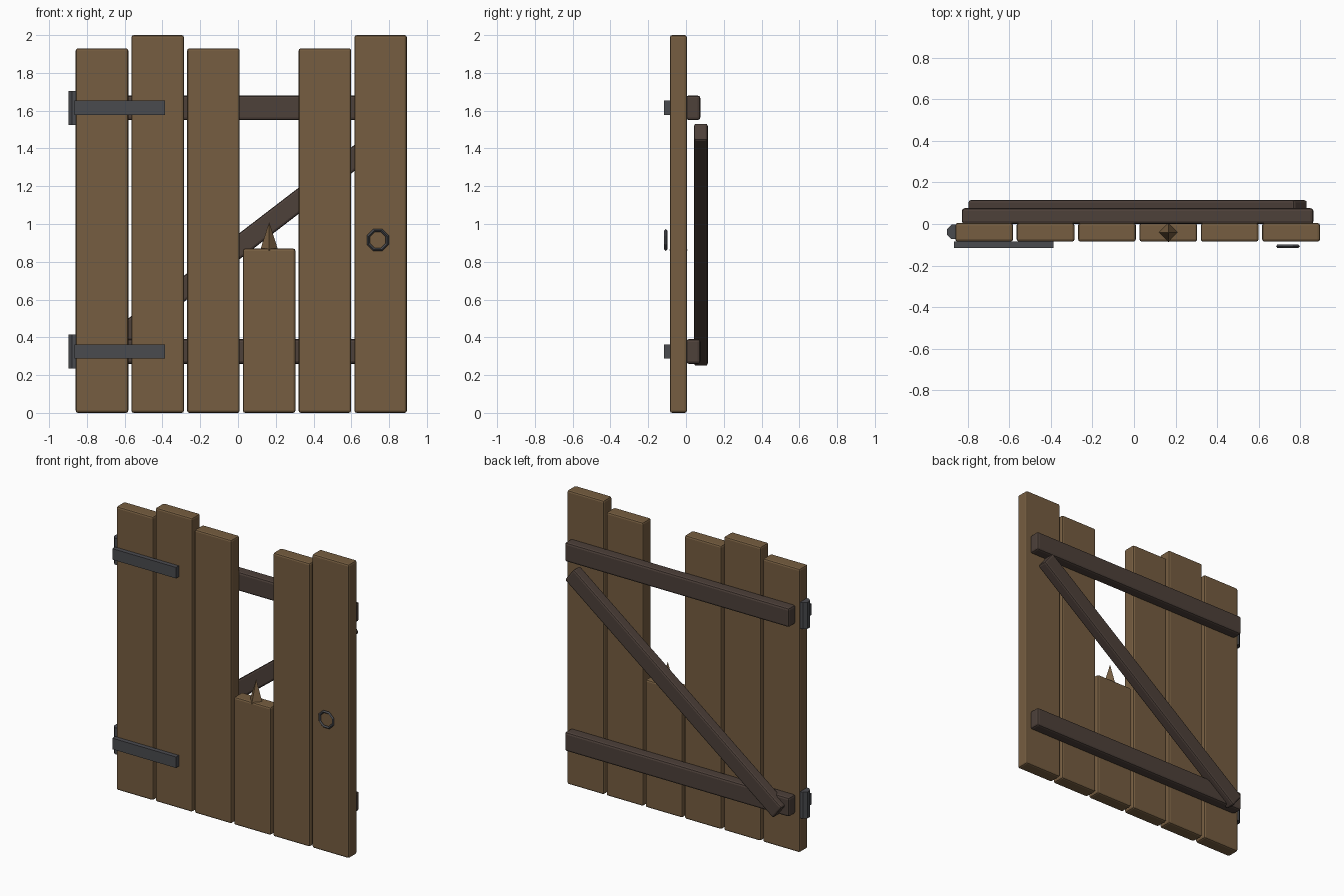
import bpy
import math

if "Cube" in bpy.data.objects:
    bpy.data.objects.remove(bpy.data.objects["Cube"], do_unlink=True)


def make_material(name, rgb):
    mat = bpy.data.materials.new(name)
    mat.use_nodes = True
    mat.diffuse_color = (*rgb, 1)
    mat.node_tree.nodes["Principled BSDF"].inputs["Base Color"].default_value = (*rgb, 1)
    return mat


wood = make_material("plank wood", (0.18, 0.11, 0.052))
dark_wood = make_material("dark frame wood", (0.075, 0.052, 0.042))
iron = make_material("iron", (0.068, 0.070, 0.078))


def finish(name, mat, bevel=0):
    obj = bpy.context.object
    obj.name = name
    obj.data.materials.append(mat)
    if bevel:
        mod = obj.modifiers.new("Worn edges", "BEVEL")
        mod.width = bevel
        mod.segments = 2
    return obj


def box(name, mat, centre, size, bevel=0, tilt=0):
    bpy.ops.mesh.primitive_cube_add(size=1, location=centre)
    obj = bpy.context.object
    for v in obj.data.vertices:
        v.co = [c * s for c, s in zip(v.co, size)]
    obj.rotation_euler.y = -tilt
    return finish(name, mat, bevel)


MID_X = 0.0175
PITCH = 0.295
PLANK_Y = -0.04

# Upright planks, one broken short
heights = [1.93, 2.0, 1.93, 0.87, 1.93, 2.0]
for i, h in enumerate(heights):
    x = MID_X + (i - 2.5) * PITCH
    box(f"plank_{i + 1}", wood, (x, PLANK_Y, h / 2), (0.278, 0.09, h), 0.012)

# Splinter on the broken plank
bpy.ops.mesh.primitive_cone_add(vertices=4, radius1=0.048, depth=0.15,
                                location=(MID_X + PITCH / 2, PLANK_Y, 0.935))
finish("splinter", wood)

# Rails, strap hinges and hinge barrels at two heights
for label, z in (("lower", 0.325), ("upper", 1.615)):
    box(f"{label}_rail", dark_wood, (MID_X, 0.038, z), (1.69, 0.076, 0.13), 0.014)
    box(f"{label}_hinge_strap", iron, (-0.626, -0.1, z), (0.48, 0.031, 0.075))
    bpy.ops.mesh.primitive_cylinder_add(vertices=8, radius=0.038, depth=0.18,
                                        location=(-0.863, -0.038, z),
                                        rotation=(0, 0, math.pi / 8))
    finish(f"{label}_hinge_barrel", iron)

# Diagonal brace across the back
box("diagonal_brace", dark_wood, (MID_X, 0.079, 0.89), (1.976, 0.073, 0.11),
    0.012, math.radians(37.5))

# Ring handle
bpy.ops.mesh.primitive_torus_add(major_segments=8, minor_segments=4,
                                 major_radius=0.054, minor_radius=0.009,
                                 location=(0.74, -0.107, 0.915),
                                 rotation=(math.pi / 2, math.pi / 8, 0))
finish("ring_handle", iron)
